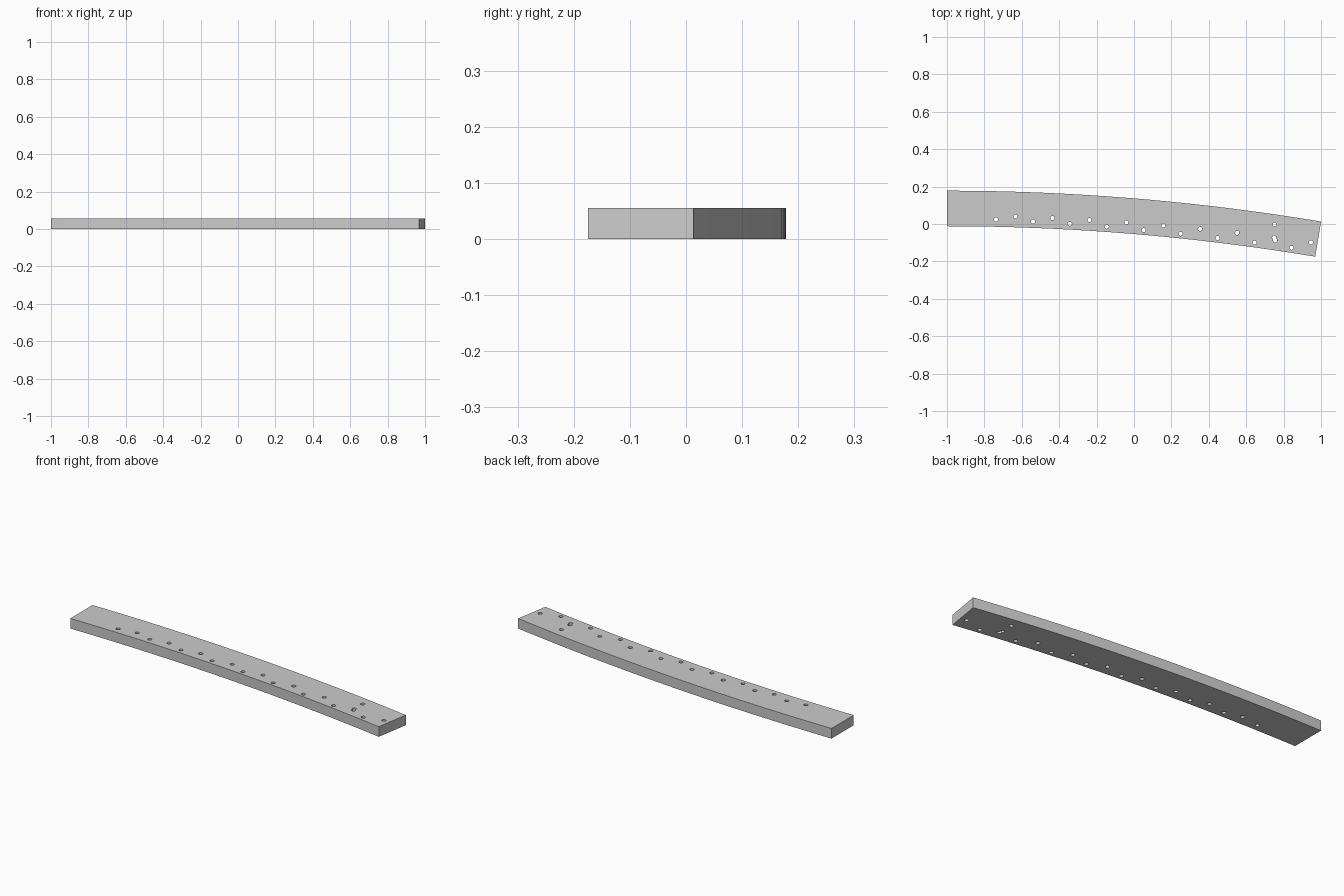
import bpy, bmesh
from math import sin, cos, asin

cube = bpy.data.objects.get("Cube")
if cube:
    bpy.data.objects.remove(cube, do_unlink=True)

THICK, WIDTH, RADIUS, TOP_Y = 0.055, 0.19, 12.2, 0.178
SEGMENTS = 24
HOLE_RADIUS = 0.011

grey = bpy.data.materials.new("plain_grey")
grey.use_nodes = True
colour = (0.6, 0.6, 0.6, 1)
grey.diffuse_color = colour
grey.node_tree.nodes["Principled BSDF"].inputs["Base Color"].default_value = colour


def add_object(name, bm):
    bmesh.ops.recalc_face_normals(bm, faces=bm.faces)
    mesh = bpy.data.meshes.new(name)
    bm.to_mesh(mesh)
    bm.free()
    mesh.materials.append(grey)
    obj = bpy.data.objects.new(name, mesh)
    bpy.context.collection.objects.link(obj)
    return obj


def extrude_outline(bm, points, bottom, height):
    face = bm.faces.new([bm.verts.new((x, y, bottom)) for x, y in points])
    result = bmesh.ops.extrude_face_region(bm, geom=[face])
    verts = [v for v in result["geom"] if isinstance(v, bmesh.types.BMVert)]
    bmesh.ops.translate(bm, verts=verts, vec=(0, 0, height))


# Curved plank: an arc that starts straight along x and bends to the front
sweep = asin(2 / RADIUS)


def arc(radius):
    angles = [sweep * i / SEGMENTS for i in range(SEGMENTS + 1)]
    return [(-1 + radius * sin(a), TOP_Y - RADIUS + radius * cos(a)) for a in angles]


bm = bmesh.new()
extrude_outline(bm, arc(RADIUS) + arc(RADIUS - WIDTH)[::-1], 0, THICK)
plank = add_object("curved_plank", bm)

# Two staggered rows of holes that follow the curve, plus two odd holes
holes = [(0.752, -0.003), (0.755, -0.088)]
for k in range(9):
    holes.append((-0.738 + 0.1975 * k, 0.024 - 0.0093 * k - 0.0012 * k * k))
    holes.append((-0.634 + 0.1976 * k, 0.04 - 0.0066 * k - 0.00134 * k * k))

# Drill each hole through the plank
bpy.context.view_layer.objects.active = plank
for x, y in holes:
    bm = bmesh.new()
    circle = [(x + HOLE_RADIUS * cos(i * 0.5236), y + HOLE_RADIUS * sin(i * 0.5236))
              for i in range(12)]
    extrude_outline(bm, circle, -0.05, THICK + 0.1)
    cutter = add_object("hole_cutter", bm)
    cutter.hide_render = True
    mod = plank.modifiers.new("hole", 'BOOLEAN')
    mod.operation = 'DIFFERENCE'
    mod.solver = 'EXACT'
    mod.object = cutter
    bpy.ops.object.modifier_apply(modifier=mod.name)
    bpy.data.objects.remove(cutter, do_unlink=True)

# Smooth the long sides, keep the rims sharp
bpy.ops.object.select_all(action='DESELECT')
plank.select_set(True)
bpy.ops.object.shade_smooth_by_angle(angle=0.4)
